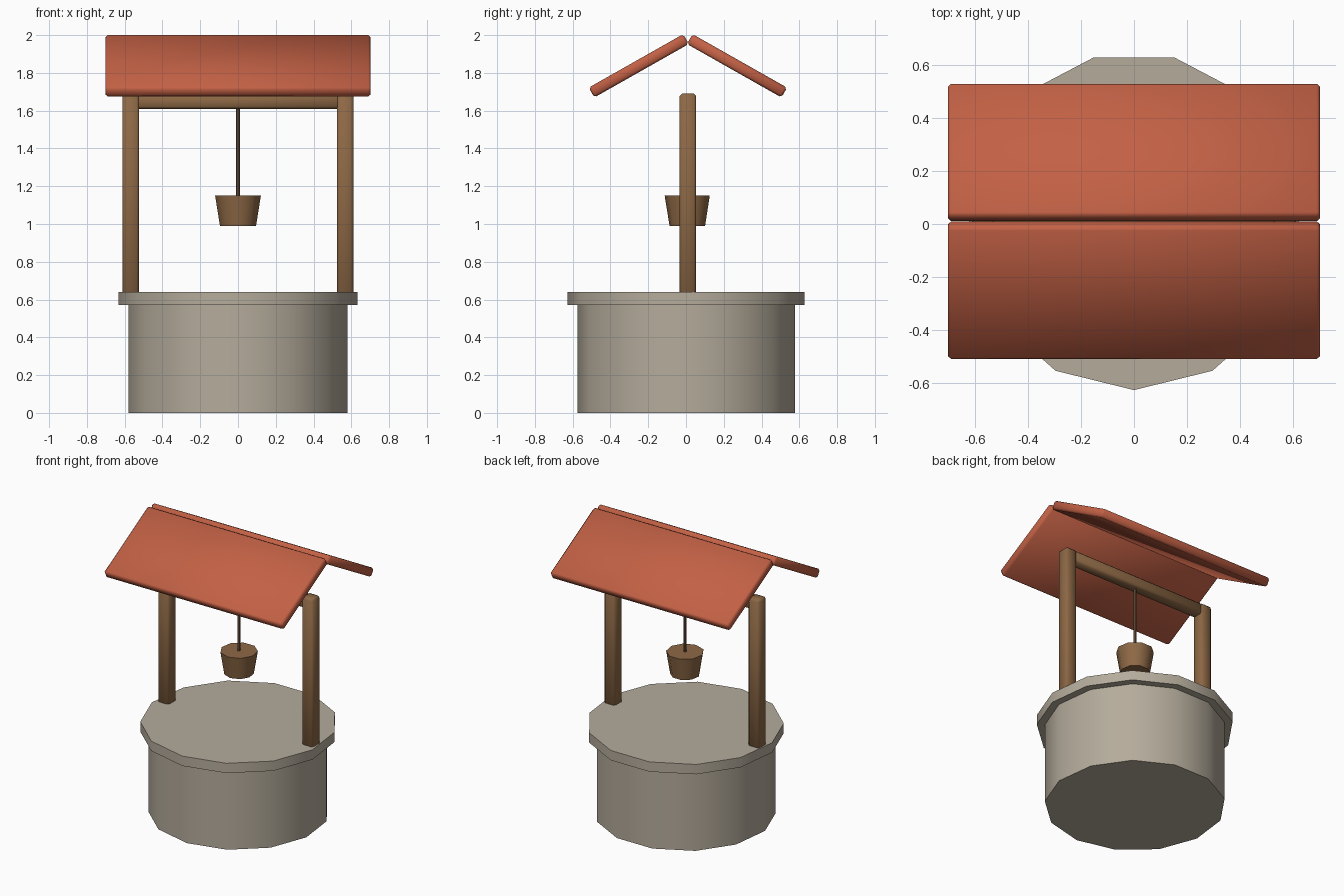
import bpy
import bmesh
import math
from mathutils import Matrix

if "Cube" in bpy.data.objects:
    bpy.data.objects.remove(bpy.data.objects["Cube"])

YC = 0.01  # shared centre line


def material(name, rgb):
    mat = bpy.data.materials.new(name)
    mat.diffuse_color = (*rgb, 1)
    mat.use_nodes = True
    mat.node_tree.nodes["Principled BSDF"].inputs["Base Color"].default_value = mat.diffuse_color
    return mat


STONE = material("stone", (0.46, 0.41, 0.33))
WOOD = material("wood", (0.27, 0.14, 0.06))
DARK_WOOD = material("rope_brown", (0.16, 0.09, 0.05))
TILE = material("roof_red", (0.55, 0.12, 0.06))


def finish(name, bm, mat):
    mesh = bpy.data.meshes.new(name)
    bm.to_mesh(mesh)
    bm.free()
    mesh.materials.append(mat)
    obj = bpy.data.objects.new(name, mesh)
    bpy.context.collection.objects.link(obj)
    bpy.ops.object.select_all(action='DESELECT')
    obj.select_set(True)
    bpy.context.view_layer.objects.active = obj
    bpy.ops.object.shade_smooth_by_angle(angle=math.radians(50))
    return obj


def drum(name, sides, r_low, r_high, z0, z1, mat):
    """Capped low-poly drum with one corner towards the front."""
    bm = bmesh.new()
    rings = []
    for r, z in ((r_low, z0), (r_high, z1)):
        angles = [math.tau * i / sides - math.pi / 2 for i in range(sides)]
        rings.append([bm.verts.new((r * math.cos(a), YC + r * math.sin(a), z))
                      for a in angles])
    low, high = rings
    bm.faces.new(low[::-1])
    bm.faces.new(high)
    for i in range(sides):
        j = (i + 1) % sides
        bm.faces.new((low[i], low[j], high[j], high[i]))
    return finish(name, bm, mat)


def block(name, size, centre, mat, tilt=0.0, bevel=0.012):
    """Chamfered box, tilted about the x axis."""
    bm = bmesh.new()
    bmesh.ops.create_cube(bm, size=1)
    bmesh.ops.scale(bm, vec=size, verts=bm.verts)
    bmesh.ops.bevel(bm, geom=bm.edges[:], offset=bevel, segments=1,
                    profile=0.5, affect='EDGES')
    bm.transform(Matrix.Translation(centre) @ Matrix.Rotation(tilt, 4, 'X'))
    return finish(name, bm, mat)


# Stone wall and its overhanging rim
drum("well_wall", 13, 0.585, 0.585, 0.0, 0.58, STONE)
drum("well_rim", 13, 0.637, 0.637, 0.57, 0.64, STONE)

# Posts, and roof slabs leaning on the ridge
for side, label in ((-1, "left"), (1, "right")):
    block(label + "_post", (0.088, 0.088, 1.07), (side * 0.568, YC, 1.155), WOOD)
for side, label in ((-1, "front"), (1, "back")):
    block(label + "_roof_slab", (1.405, 0.575, 0.06),
          (0, YC + side * 0.26, 1.8375), TILE, tilt=-side * math.radians(29.5))

# Cross beam, rope and bucket
block("cross_beam", (1.07, 0.08, 0.08), (0, YC, 1.65), WOOD)
drum("rope", 7, 0.01, 0.01, 1.12, 1.63, DARK_WOOD)
drum("bucket", 9, 0.097, 0.123, 0.99, 1.15, WOOD)
